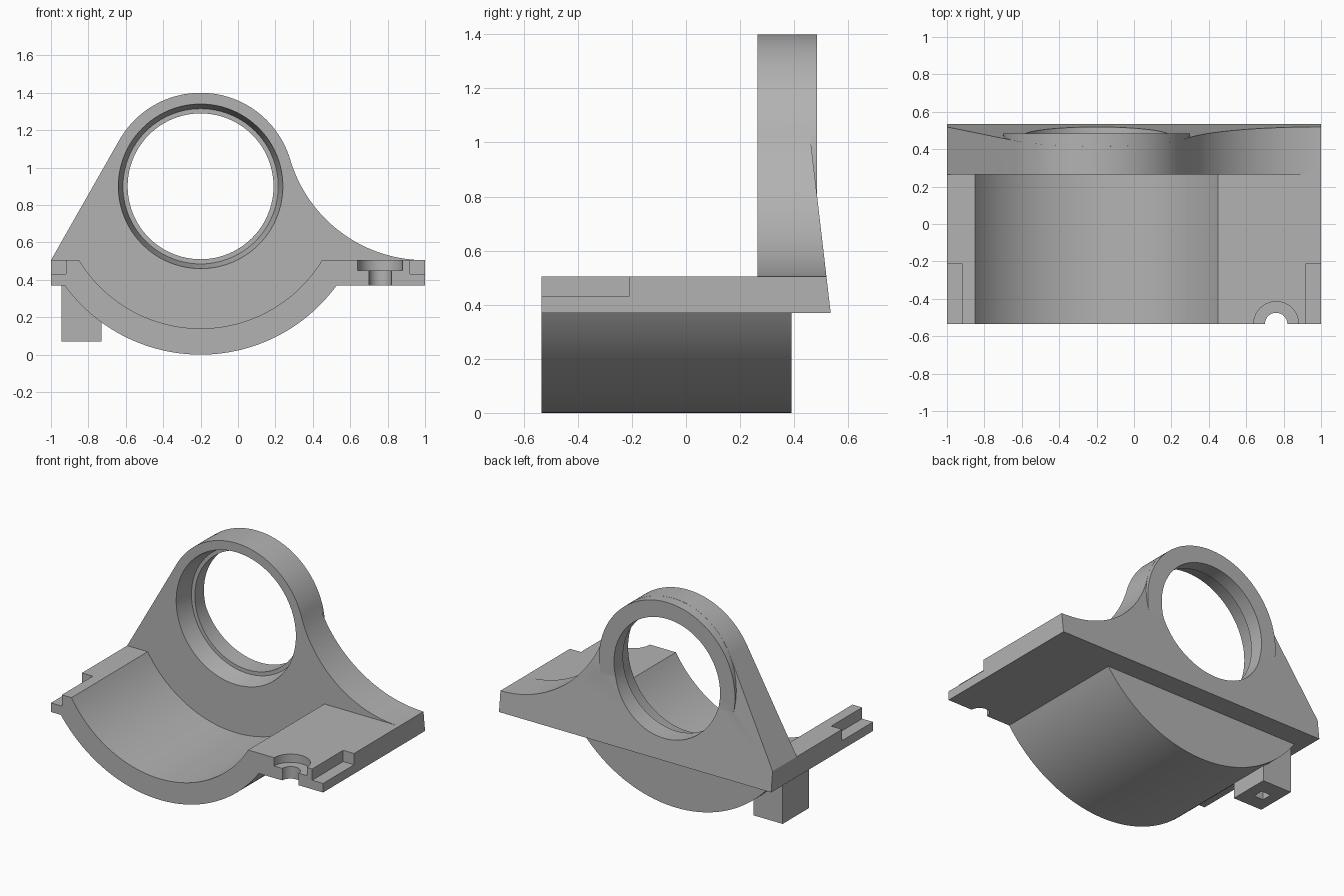
import bpy, bmesh, math
from mathutils import Matrix

cube = bpy.data.objects.get("Cube")
if cube:
    bpy.data.objects.remove(cube, do_unlink=True)

grey = bpy.data.materials.new("plain grey")
grey.use_nodes = True
grey.diffuse_color = (0.45, 0.45, 0.45, 1)
grey.node_tree.nodes["Principled BSDF"].inputs["Base Color"].default_value = grey.diffuse_color

# Main dimensions
CX, CZ = -0.2, 0.9            # shared axis of ring and cradle
FRONT, WALL, BACK = -0.535, 0.265, 0.535
BOTTOM, TOP = 0.37, 0.505     # plate heights
OUTER, INNER, RING = 0.9, 0.76, 0.5
LEAN = 0.1165                 # forward lean of the back face


def finish(name, bm):
    bmesh.ops.recalc_face_normals(bm, faces=bm.faces)
    mesh = bpy.data.meshes.new(name)
    bm.to_mesh(mesh)
    bm.free()
    mesh.materials.append(grey)
    obj = bpy.data.objects.new(name, mesh)
    bpy.context.collection.objects.link(obj)
    return obj


def prism(name, pts, y0, y1, lean=0.0):
    """Extrude an x-z outline along y; the far end may lean forward with height."""
    bm = bmesh.new()
    near = [bm.verts.new((x, y0, z)) for x, z in pts]
    far = [bm.verts.new((x, y1 - lean * (z - BOTTOM), z)) for x, z in pts]
    bm.faces.new(near)
    bm.faces.new(far[::-1])
    n = len(pts)
    for i in range(n):
        j = (i + 1) % n
        bm.faces.new((near[i], far[i], far[j], near[j]))
    return finish(name, bm)


def box(name, x0, x1, y0, y1, z0, z1):
    return prism(name, [(x0, z0), (x1, z0), (x1, z1), (x0, z1)], y0, y1)


def arc(cx, cz, r, a0, a1, n):
    return [(cx + r * math.cos(a0 + (a1 - a0) * i / n),
             cz + r * math.sin(a0 + (a1 - a0) * i / n)) for i in range(n + 1)]


def circle(r, n=96):
    return arc(CX, CZ, r, 0, math.tau, n)[:-1]


def cone(name, r0, r1, matrix, length):
    bm = bmesh.new()
    bmesh.ops.create_cone(bm, cap_ends=True, segments=96, radius1=r0,
                          radius2=r1, depth=length, matrix=matrix)
    return finish(name, bm)


def combine(target, tool, operation):
    mod = target.modifiers.new(tool.name, 'BOOLEAN')
    mod.operation, mod.solver, mod.object = operation, 'EXACT', tool
    bpy.ops.object.select_all(action='DESELECT')
    target.select_set(True)
    bpy.context.view_layer.objects.active = target
    bpy.ops.object.modifier_apply(modifier=mod.name)
    bpy.data.objects.remove(tool, do_unlink=True)


# Plate with the rounded cradle below it
half = math.acos((CZ - BOTTOM) / OUTER)
down = -math.pi / 2
belly = arc(CX, CZ, OUTER, down - half, down + half, 64)
plate = [(-1, BOTTOM)] + belly + [(1, BOTTOM), (1, TOP), (-1, TOP)]
bracket = prism("bearing_bracket", plate, FRONT, 0.39)

# Upright web: concave fillet on one side, straight tangent on the other
dx, dz = 1 - CX, CZ - TOP
fillet = (dx * dx + dz * dz - RING * RING) / (2 * (RING + dz))
touch = math.atan2(fillet - dz, dx)
sweep = arc(1, TOP + fillet, fillet, 1.5 * math.pi, math.pi + touch, 40)
fx, fz = -1 - CX, TOP - CZ
tangent = math.atan2(fz, fx) % math.tau - math.acos(RING / math.hypot(fx, fz))
crown = arc(CX, CZ, RING, touch, tangent, 56)[1:]
web = [(-1, BOTTOM), (1, BOTTOM)] + sweep + crown + [(-1, TOP)]
combine(bracket, prism("web", web, WALL, BACK, LEAN), 'UNION')

# Round boss standing proud of the leaning back face
combine(bracket, prism("boss", circle(RING - 0.0005), WALL + 0.05, 0.485), 'UNION')

# Square peg with a small socket underneath
combine(bracket, box("peg", -0.945, -0.73, 0.06, 0.335, 0.07, 0.42), 'UNION')
combine(bracket, box("peg_socket", -0.875, -0.805, 0.16, 0.23, 0.0, 0.17), 'DIFFERENCE')

# Cradle trough
combine(bracket, prism("trough", circle(INNER, 128), FRONT - 0.1, WALL), 'DIFFERENCE')

# Stepped bore: tapered seat in front, narrower hole behind
turn = Matrix.Rotation(-math.pi / 2, 4, 'X')
seat = Matrix.Translation((CX, 0.3175, CZ)) @ turn
combine(bracket, cone("seat", 0.444, 0.415, seat, 0.145), 'DIFFERENCE')
combine(bracket, prism("bore", circle(0.39), 0.3, 0.7), 'DIFFERENCE')

# Stepped notches at the front corners
for side in (-1, 1):
    x0, x1 = sorted((side * 0.92, side * 1.1))
    combine(bracket, box("notch", x0, x1, FRONT - 0.1, -0.21, 0.43, 0.6), 'DIFFERENCE')

# Half screw hole with counterbore on the front edge
for r, z0 in ((0.12, 0.45), (0.06, 0.3)):
    place = Matrix.Translation((0.76, FRONT, z0 + 0.15))
    combine(bracket, cone("screw_hole", r, r, place, 0.3), 'DIFFERENCE')

bpy.ops.object.shade_smooth_by_angle(angle=math.radians(25))
